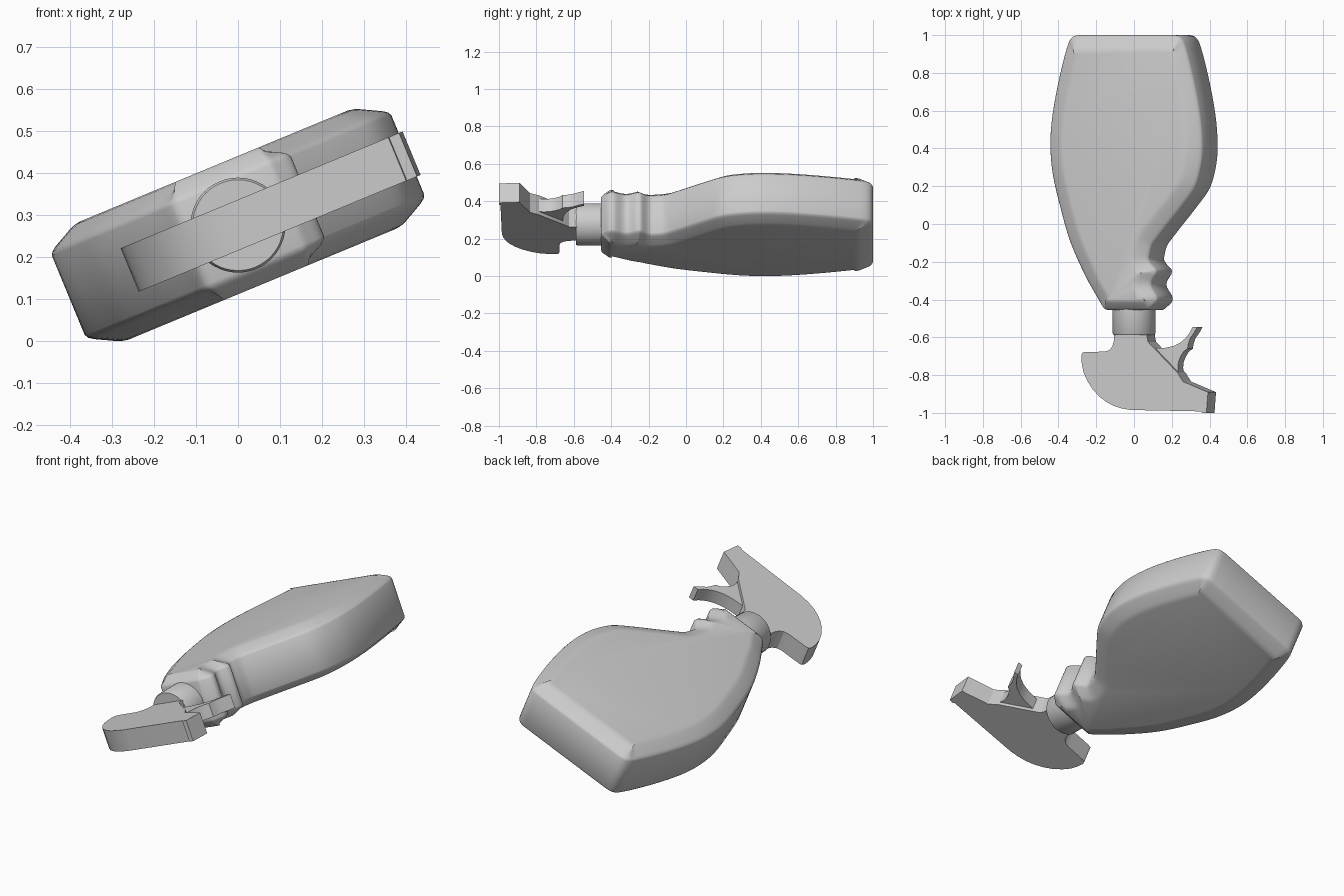
import bpy, bmesh, math
from mathutils import Matrix, Vector

if "Cube" in bpy.data.objects:
    bpy.data.objects.remove(bpy.data.objects["Cube"])

TILT = Matrix.Rotation(math.radians(-22.5), 4, 'Y')


def spline(pts, steps):
    """Closed smooth curve through the points."""
    out, n = [], len(pts)
    p = [Vector(q) for q in pts]
    for i in range(n):
        a, b, c, d = p[i - 1], p[i], p[(i + 1) % n], p[(i + 2) % n]
        k = (c - b).length
        t1 = (c - a).normalized() * min(k, (b - a).length * 1.5)
        t2 = (d - b).normalized() * min(k, (d - c).length * 1.5)
        for s in range(steps):
            t = s / steps
            out.append(b * (2*t**3 - 3*t**2 + 1) + t1 * (t**3 - 2*t**2 + t)
                       + c * (3*t**2 - 2*t**3) + t2 * (t**3 - t**2))
    return out


def loft(name, rings, angle=35):
    """Skin equal-length rings and cap both ends."""
    bm = bmesh.new()
    vs = [[bm.verts.new(co) for co in r] for r in rings]
    n = len(vs[0])
    for a, b in zip(vs, vs[1:]):
        for i in range(n):
            bm.faces.new((a[i], a[(i + 1) % n], b[(i + 1) % n], b[i]))
    bm.faces.new(vs[0])
    bm.faces.new(vs[-1])
    bmesh.ops.recalc_face_normals(bm, faces=bm.faces)
    bm.transform(TILT)
    me = bpy.data.meshes.new(name)
    bm.to_mesh(me)
    bm.free()
    ob = bpy.data.objects.new(name, me)
    bpy.context.collection.objects.link(ob)
    bpy.ops.object.select_all(action='DESELECT')
    bpy.context.view_layer.objects.active = ob
    ob.select_set(True)
    bpy.ops.object.shade_smooth_by_angle(angle=math.radians(angle))
    return ob


def slab(name, pts, half):
    return loft(name, [[(x, y, w) for x, y in pts] for w in (-half, half)], 25)


# Bottle: outline with rounded base, waist and finger grooves
outline = [(-.27, 1), (-.315, .985), (-.344, .926), (-.387, .767), (-.424, .58),
           (-.437, .43), (-.424, .27), (-.377, .08), (-.322, -.095),
           (-.236, -.275), (-.16, -.40), (-.13, -.445), (-.105, -.455),
           (.12, -.455), (.145, -.44), (.176, -.41), (.176, -.38),
           (.143, -.32), (.172, -.265), (.172, -.24), (.132, -.195),
           (.135, -.155), (.15, -.11), (.218, -.026), (.325, .10), (.395, .196), (.43, .32),
           (.437, .43), (.424, .58), (.387, .767), (.344, .926),
           (.315, .985), (.27, 1)]
curve = spline(outline, 4)
n = len(curve)
normals = []
for i in range(n):
    d = Vector((0, 0))
    for k in range(1, 9):                # wide window ignores the grooves
        d += curve[(i + k) % n] - curve[i - k]
    d.normalize()
    normals.append(Vector((-d.y, d.x)))  # inward for this winding


def inset(amount, w):
    ring = []
    for p, m in zip(curve, normals):
        ky = .6 if p.y < -.3 else 1
        ring.append((p.x + m.x * amount, p.y + m.y * amount * ky, w))
    return ring


half = [(0, .102), (.005, .111), (.016, .119), (.064, .144), (.076, .149), (.092, .152)]
prof = [(a, -w) for a, w in reversed(half)] + half
bottle = loft("bottle", [inset(a, w) for a, w in prof])

# Neck collar
circle = [2 * math.pi * i / 48 for i in range(48)]
neck = loft("neck_collar", [[(r * math.cos(t), y, r * math.sin(t)) for t in circle]
                            for r, y in [(.113, -.44), (.113, -.58), (.108, -.588)]])

# Spray head with nozzle
head = slab("spray_head", [
    (-.09, -.57), (-.092, -.62), (-.102, -.65), (-.12, -.668), (-.145, -.676),
    (-.255, -.677), (-.273, -.682), (-.279, -.70), (-.276, -.74), (-.266, -.785),
    (-.245, -.83), (-.212, -.877), (-.175, -.914), (-.135, -.942), (-.095, -.962),
    (-.05, -.976), (.0, -.984), (.03, -.985), (.41, -.992), (.412, -1), (.438, -1),
    (.447, -.89), (.415, -.878), (.34, -.848), (.305, -.835), (.287, -.81), (.275, -.79),
    (.125, -.645), (.104, -.625), (.098, -.60), (.098, -.57)], .056)

# Trigger
trigger = slab("trigger", [
    (.12, -.66), (.153, -.657), (.20, -.655), (.25, -.643), (.285, -.625),
    (.31, -.605), (.335, -.575), (.35, -.545), (.378, -.545), (.36, -.575),
    (.337, -.605), (.326, -.635), (.322, -.66), (.30, -.675), (.283, -.70),
    (.270, -.73), (.266, -.76), (.272, -.80), (.25, -.80)], .037)

# Rest everything on the ground
parts = [bottle, neck, head, trigger]
low = min(v.co.z for o in parts for v in o.data.vertices)
for o in parts:
    o.data.transform(Matrix.Translation((0, 0, -low)))
